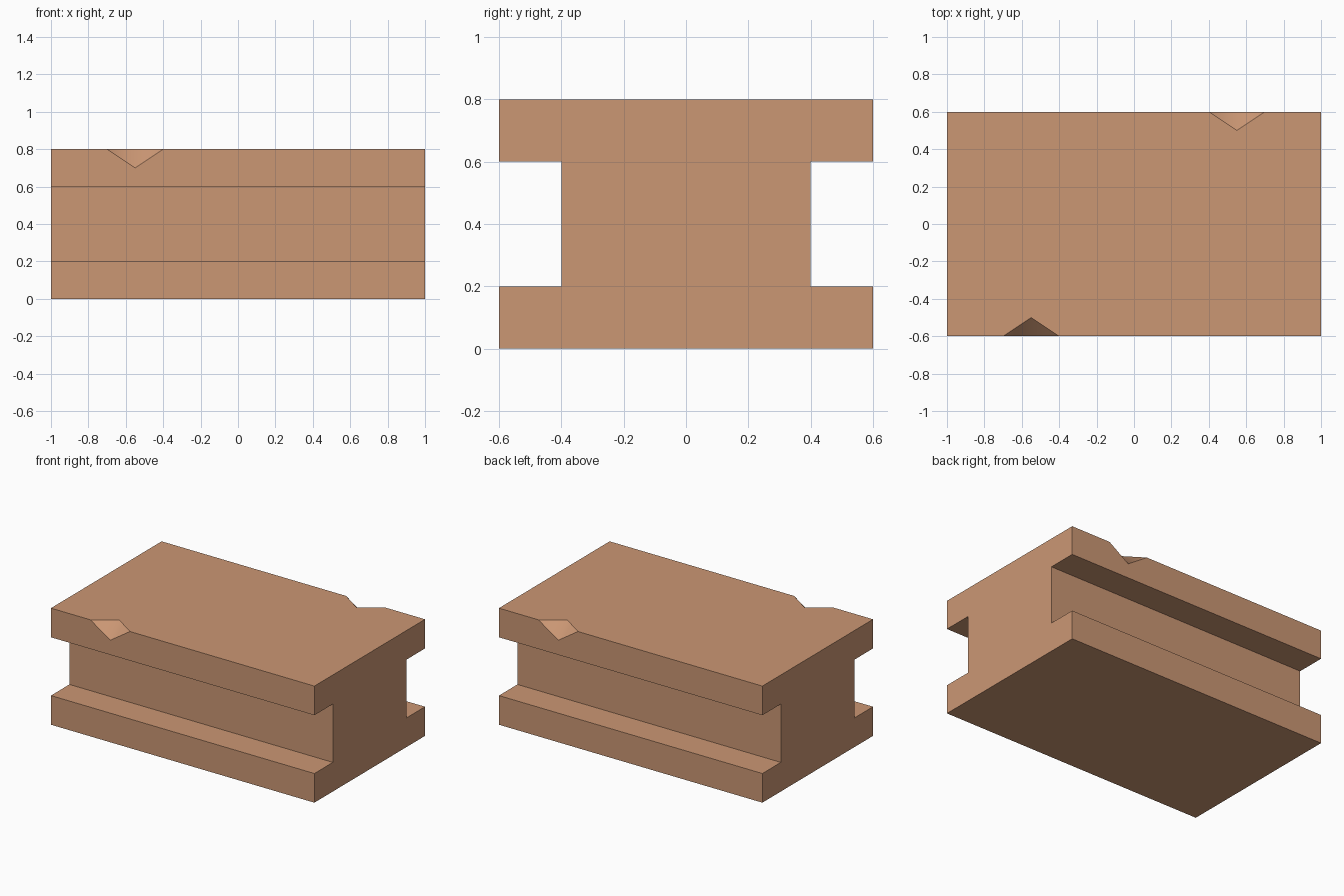
import bpy, bmesh

if "Cube" in bpy.data.objects:
    bpy.data.objects.remove(bpy.data.objects["Cube"])

# Single flat colour
mat = bpy.data.materials.new("warm clay brown")
mat.diffuse_color = (0.6, 0.31, 0.175, 1)
mat.use_nodes = True
mat.node_tree.nodes["Principled BSDF"].inputs["Base Color"].default_value = mat.diffuse_color

# I-shaped cross-section (y, z), mirrored left to right
half = [(0.6, 0), (0.6, 0.2), (0.4, 0.2), (0.4, 0.6), (0.6, 0.6), (0.6, 0.8)]
profile = half + [(-y, z) for y, z in reversed(half)]
n = len(profile)
TOP = 5                      # strip between the two upper edges

bm = bmesh.new()
left = [bm.verts.new((-1, y, z)) for y, z in profile]
right = [bm.verts.new((1, y, z)) for y, z in profile]
bm.faces.new(right)
bm.faces.new(left[::-1])

# Chipped notches: one on each upper edge, on opposite ends
chips = {}
for edge, x in ((TOP, 0.55), (TOP + 1, -0.55)):
    y, z = profile[edge]
    inner = y - 0.1 if y > 0 else y + 0.1
    a, b, side, top = [bm.verts.new(p) for p in (
        (x - 0.15, y, z), (x + 0.15, y, z), (x, y, z - 0.1), (x, inner, z))]
    chips[edge] = (a, b, side, top)
    for end in (a, b):
        bm.faces.new((end, side, top)).smooth = True


def notch(edge, strip):
    """Points that follow a chip along an edge, from left to right."""
    if edge not in chips:
        return []
    a, b, side, top = chips[edge]
    return [a, top if strip == TOP else side, b]


# Long faces of the beam
for i in range(n):
    j = (i + 1) % n
    bm.faces.new([left[i], *notch(i, i), right[i],
                  right[j], *reversed(notch(j, i)), left[j]])

bmesh.ops.recalc_face_normals(bm, faces=bm.faces)
mesh = bpy.data.meshes.new("chipped_beam")
bm.to_mesh(mesh)
bm.free()
mesh.materials.append(mat)
beam = bpy.data.objects.new("chipped_beam", mesh)
bpy.context.collection.objects.link(beam)
